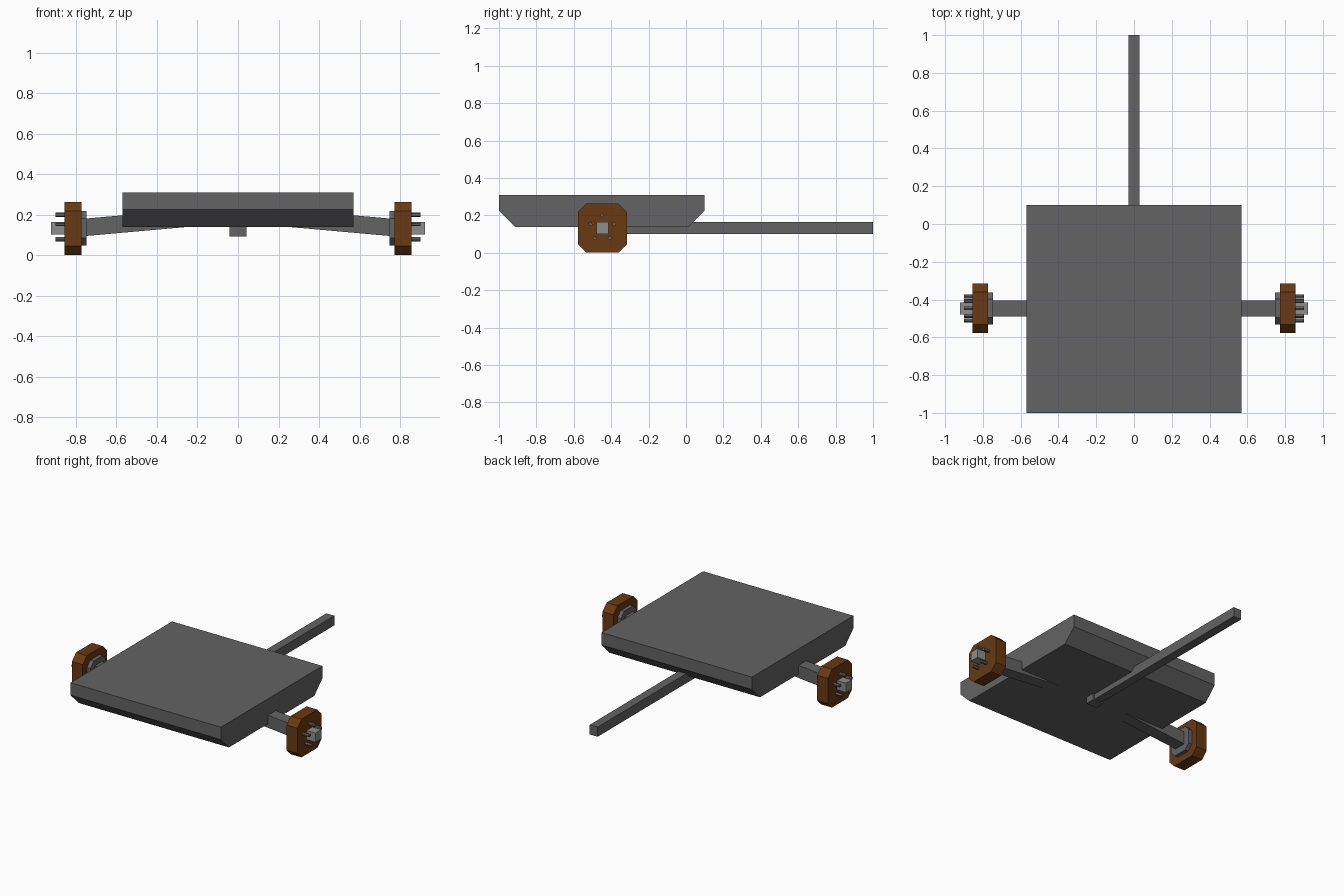
import bpy, bmesh, math
from mathutils import Vector

if "Cube" in bpy.data.objects:
    bpy.data.objects.remove(bpy.data.objects["Cube"])


def material(name, color):
    m = bpy.data.materials.new(name)
    m.diffuse_color = (*color, 1)
    m.use_nodes = True
    m.node_tree.nodes["Principled BSDF"].inputs["Base Color"].default_value = m.diffuse_color
    return m


GREY = material("dark grey metal", (0.125, 0.125, 0.125))
LIGHT = material("light grey metal", (0.27, 0.27, 0.27))
BROWN = material("brown wheel", (0.14, 0.042, 0.006))


def prism(name, profile, start, depth, mat):
    """Extrude a closed 3D outline along the depth vector."""
    bm = bmesh.new()
    face = bm.faces.new([bm.verts.new(Vector(p) + Vector(start)) for p in profile])
    new = bmesh.ops.extrude_face_region(bm, geom=[face])["geom"]
    bmesh.ops.translate(bm, vec=depth, verts=[v for v in new if isinstance(v, bmesh.types.BMVert)])
    bmesh.ops.recalc_face_normals(bm, faces=bm.faces)
    me = bpy.data.meshes.new(name)
    bm.to_mesh(me)
    bm.free()
    me.materials.append(mat)
    ob = bpy.data.objects.new(name, me)
    bpy.context.collection.objects.link(ob)
    return ob


def box(name, x, y, z, mat):
    outline = [(0, y[0], z[0]), (0, y[1], z[0]), (0, y[1], z[1]), (0, y[0], z[1])]
    return prism(name, outline, (x[0], 0, 0), (x[1] - x[0], 0, 0), mat)


def chamfered(h, c):
    """Square of half size h with corners cut by c, in the YZ plane."""
    k = h - c
    return [(0, a, b) for a, b in ((k, -h), (h, -k), (h, k), (k, h),
                                   (-k, h), (-h, k), (-h, -k), (-k, -h))]


# flatbed with sloped lower front and back
bed = [(0, -1, 0.31), (0, 0.1, 0.31), (0, 0.1, 0.225),
       (0, 0.012, 0.138), (0, -0.912, 0.138), (0, -1, 0.225)]
prism("flatbed", bed, (-0.57, 0, 0), (1.14, 0, 0), GREY)

# tow bar and its bracket under the bed
box("tow_bar", (-0.03, 0.03), (-0.38, 1.0), (0.10, 0.166), GREY)
box("tow_bar_bracket", (-0.042, 0.042), (-0.41, -0.345), (0.093, 0.15), GREY)

CY, CZ = -0.447, 0.133
for side, s in (("left", -1), ("right", 1)):
    # sloping axle arm
    arm = [(s * 0.02, 0, 0.16), (s * 0.76, 0, 0.094), (s * 0.76, 0, 0.18), (s * 0.02, 0, 0.246)]
    prism(side + "_axle_arm", arm, (0, CY - 0.042, 0), (0, 0.084, 0), GREY)
    # inner hub, wheel and axle end
    prism(side + "_hub", chamfered(0.085, 0.036), (s * 0.747, CY, CZ), (s * 0.04, 0, 0), GREY)
    prism(side + "_wheel", chamfered(0.131, 0.045), (s * 0.773, CY, CZ - 0.001), (s * 0.082, 0, 0), BROWN)
    prism(side + "_axle_end", chamfered(0.032, 0.001), (s * 0.84, CY, CZ), (s * 0.082, 0, 0), LIGHT)
    # ring of five wheel bolts
    for i in range(5):
        a = math.pi / 2 + i * math.tau / 5
        y, z = CY + 0.067 * math.cos(a), CZ + 0.067 * math.sin(a)
        hexagon = [(0, 0.011 * math.cos(a + j * math.tau / 6), 0.011 * math.sin(a + j * math.tau / 6))
                   for j in range(6)]
        prism(f"{side}_bolt_{i + 1}", hexagon, (s * 0.84, y, z), (s * 0.06, 0, 0), GREY)
